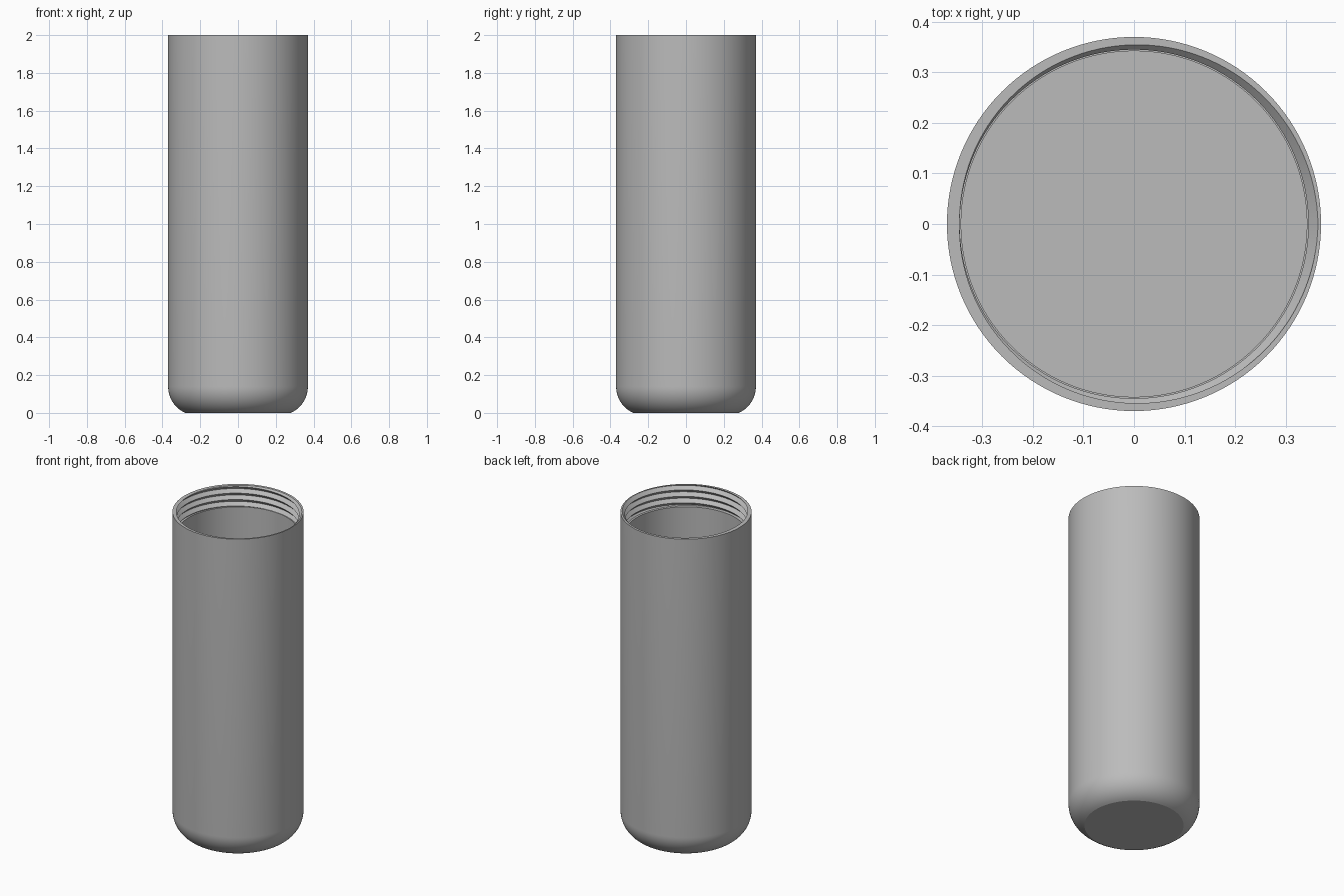
import bpy, bmesh, math

cube = bpy.data.objects.get("Cube")
if cube:
    bpy.data.objects.remove(cube, do_unlink=True)

SEGMENTS = 128
HEIGHT, OUTER, BORE, BASE = 2.0, 0.37, 0.342, 0.28
CREST, ROOT, PITCH = 0.345, 0.364, 0.04
THREAD_END, FLOOR = 1.87, 0.12
ROUND_TOP = 0.14                      # where the rounded base meets the wall

grey = bpy.data.materials.new("plain_grey")
grey.use_nodes = True
colour = (0.5, 0.5, 0.5, 1)
grey.diffuse_color = colour
grey.node_tree.nodes["Principled BSDF"].inputs["Base Color"].default_value = colour


def rounded_base(steps=14):
    """Arc from the flat underside up to the straight wall."""
    inset = OUTER - BASE
    radius = (inset ** 2 + ROUND_TOP ** 2) / (2 * inset)
    sweep = math.asin(ROUND_TOP / radius)
    for i in range(steps + 1):
        a = -sweep * (1 - i / steps)
        yield OUTER - radius + radius * math.cos(a), ROUND_TOP + radius * math.sin(a)


def thread(turn):
    """V-shaped helical groove at one angle, cut off at the rim and its end."""
    for j in range(11):
        z = HEIGHT + PITCH * (turn - j / 2)
        z = min(HEIGHT, max(THREAD_END, z))
        phase = ((HEIGHT - z) / PITCH + turn) % 1
        yield ROOT - (ROOT - CREST) * (1 - abs(2 * phase - 1)), z


def section(turn):
    """Half section of the cup, from under the base round to the inner floor."""
    return [(0, 0), *rounded_base(), (OUTER, HEIGHT), *thread(turn),
            (BORE, THREAD_END), (BORE, FLOOR), (0, FLOOR)]


# Threaded cup body, swept around the vertical axis
bm = bmesh.new()
columns = []
for s in range(SEGMENTS + 1):
    turn = s / SEGMENTS
    a = math.tau * turn
    columns.append([bm.verts.new((r * math.cos(a), r * math.sin(a), z))
                    for r, z in section(turn)])
for left, right in zip(columns, columns[1:]):
    for k in range(len(left) - 1):
        bm.faces.new((left[k], right[k], right[k + 1], left[k + 1]))
bmesh.ops.remove_doubles(bm, verts=bm.verts, dist=0.00002)
bmesh.ops.recalc_face_normals(bm, faces=bm.faces)

mesh = bpy.data.meshes.new("threaded_cup")
bm.to_mesh(mesh)
bm.free()
mesh.materials.append(grey)
cup = bpy.data.objects.new("threaded_cup", mesh)
bpy.context.collection.objects.link(cup)

# Smooth walls with crisp thread, rim and base edges
bpy.ops.object.select_all(action='DESELECT')
cup.select_set(True)
bpy.context.view_layer.objects.active = cup
bpy.ops.object.shade_smooth_by_angle(angle=math.radians(20))
